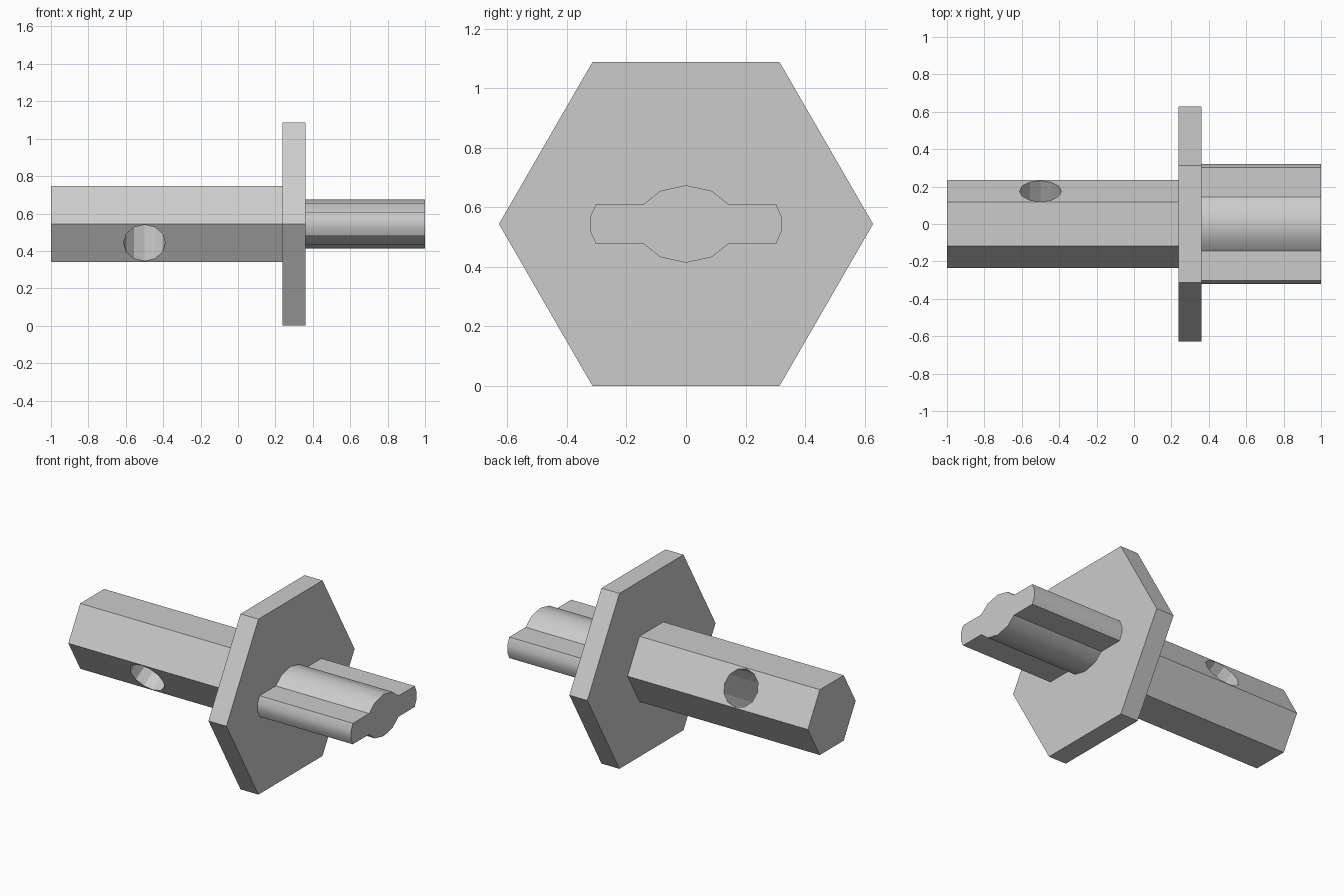
import bpy, bmesh
from math import cos, sin, radians, pi
from mathutils import Matrix

default = bpy.data.objects.get("Cube")
if default:
    bpy.data.objects.remove(default)

AXIS_Z = 0.544

steel = bpy.data.materials.new("plain_grey")
steel.use_nodes = True
GREY = (0.6, 0.6, 0.6, 1)
steel.diffuse_color = GREY
steel.node_tree.nodes["Principled BSDF"].inputs["Base Color"].default_value = GREY


def ngon(sides, radius):
    return [(radius * cos(2 * pi * i / sides), radius * sin(2 * pi * i / sides))
            for i in range(sides)]


def prism(name, profile, start, end):
    """Extrude a (y, z) profile along x, around the shared axis."""
    bm = bmesh.new()
    face = bm.faces.new([bm.verts.new((start, y, z)) for y, z in profile])
    grown = bmesh.ops.extrude_face_region(bm, geom=[face], use_keep_orig=True)
    moved = [v for v in grown["geom"] if isinstance(v, bmesh.types.BMVert)]
    bmesh.ops.translate(bm, verts=moved, vec=(end - start, 0, 0))
    bmesh.ops.recalc_face_normals(bm, faces=bm.faces)
    mesh = bpy.data.meshes.new(name)
    bm.to_mesh(mesh)
    bm.free()
    mesh.materials.append(steel)
    obj = bpy.data.objects.new(name, mesh)
    obj.location.z = AXIS_Z
    bpy.context.collection.objects.link(obj)
    return obj


# Hexagonal shank and wide hexagonal flange
shank = prism("hex_shank", ngon(6, 0.234), -1, 0.237)
flange = prism("hex_flange", ngon(6, 0.628), 0.237, 0.36)

# Flat key with a rounded bulge: one quarter profile, mirrored twice
quarter = [(0.322, 0.022), (0.303, 0.065), (0.144, 0.065), (0.087, 0.111)]
upper = quarter + [(0, 0.13)] + [(-y, z) for y, z in reversed(quarter)]
lower = [(y, -z) for y, z in reversed(upper)]
key = prism("drive_key", upper + lower, 0.36, 1)

# Cross hole through one pair of opposite shank flats
cutter = prism("hole_cutter", ngon(12, 0.112), -0.5, 0.5)
cutter.data.transform(Matrix.Translation((-0.5, 0, 0))
                      @ Matrix.Rotation(radians(30), 4, "X")
                      @ Matrix.Rotation(radians(90), 4, "Z"))
cutter.hide_render = True
cutter.hide_viewport = True
cut = shank.modifiers.new("cross_hole", "BOOLEAN")
cut.operation = "DIFFERENCE"
cut.solver = "EXACT"
cut.object = cutter

# Smooth the curved sides of the key, keeping its corners crisp
bpy.ops.object.select_all(action="DESELECT")
key.select_set(True)
bpy.context.view_layer.objects.active = key
bpy.ops.object.shade_smooth_by_angle(angle=radians(29))
